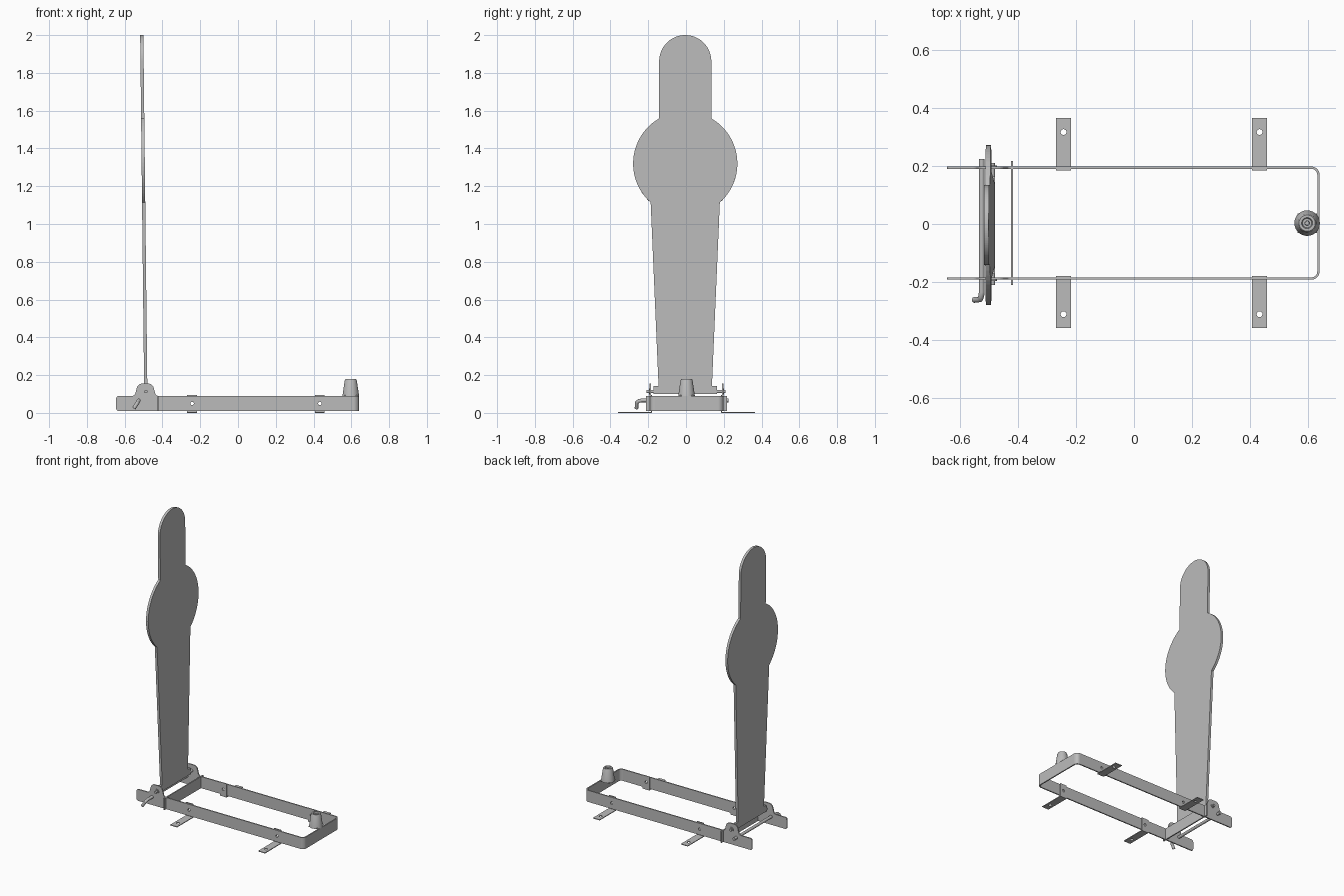
import bpy
from math import sin, cos, pi, sqrt, atan2
from mathutils import Matrix, Vector

cube = bpy.data.objects.get("Cube")
if cube:
    bpy.data.objects.remove(cube, do_unlink=True)

steel = bpy.data.materials.new("grey steel")
steel.use_nodes = True
GREY = (0.5, 0.5, 0.5, 1)
steel.diffuse_color = GREY
steel.node_tree.nodes["Principled BSDF"].inputs["Base Color"].default_value = GREY

# Sheet planes: local x, y and normal mapped to world axes
XY = Matrix.Identity(4)
XZ = Matrix.Rotation(pi / 2, 4, 'X')
YZ = Matrix(((0, 0, 1, 0), (1, 0, 0, 0), (0, 1, 0, 0), (0, 0, 0, 1)))


def arc(cx, cy, r, a0, a1, n=24):
    return [(cx + r * cos(a0 + (a1 - a0) * i / n), cy + r * sin(a0 + (a1 - a0) * i / n))
            for i in range(n + 1)]


def circle(cx, cy, r):
    return arc(cx, cy, r, 0, 2 * pi, 24)[:-1]


def rounded(corners, steps=6):
    """Polygon of (x, y, radius) with its corners rounded."""
    out = []
    for i, (x, y, r) in enumerate(corners):
        p = Vector((x, y))
        if r == 0:
            out.append((x, y))
            continue
        a = p + (Vector(corners[i - 1][:2]) - p).normalized() * r
        b = p + (Vector(corners[(i + 1) % len(corners)][:2]) - p).normalized() * r
        for k in range(steps + 1):
            t = k / steps
            out.append(tuple(a * (1 - t) ** 2 + p * (1.7 * t * (1 - t) + 0.3 * t * (1 - t))
                             + b * t ** 2))
    return out


def box_outline(x0, x1, y0, y1, r=0):
    return rounded([(x0, y0, r), (x1, y0, r), (x1, y1, r), (x0, y1, r)])


def to_mesh(name, curve, matrix, smooth):
    temp = bpy.data.objects.new("temp", curve)
    bpy.context.collection.objects.link(temp)
    bpy.context.view_layer.update()
    graph = bpy.context.evaluated_depsgraph_get()
    mesh = bpy.data.meshes.new_from_object(temp.evaluated_get(graph))
    bpy.data.objects.remove(temp, do_unlink=True)
    obj = bpy.data.objects.new(name, mesh)
    bpy.context.collection.objects.link(obj)
    mesh.materials.clear()
    mesh.materials.append(steel)
    obj.matrix_world = matrix
    bpy.ops.object.select_all(action='DESELECT')
    obj.select_set(True)
    bpy.context.view_layer.objects.active = obj
    if smooth:
        bpy.ops.object.shade_smooth_by_angle(angle=0.6)
    else:
        bpy.ops.object.shade_flat()
    return obj


def sheet(name, outlines, thick, plane, at):
    """Flat sheet; outlines after the first are holes."""
    curve = bpy.data.curves.new(name, 'CURVE')
    curve.dimensions = '2D'
    curve.fill_mode = 'BOTH'
    curve.extrude = thick / 2
    for pts in outlines:
        s = curve.splines.new('POLY')
        s.points.add(len(pts) - 1)
        for p, (x, y) in zip(s.points, pts):
            p.co = (x, y, 0, 1)
        s.use_cyclic_u = True
    return to_mesh(name, curve, Matrix.Translation(at) @ plane, False)


def rod(name, pts, radius):
    curve = bpy.data.curves.new(name, 'CURVE')
    curve.dimensions = '3D'
    curve.bevel_depth = radius
    curve.bevel_resolution = 4
    curve.use_fill_caps = True
    s = curve.splines.new('POLY')
    s.points.add(len(pts) - 1)
    for p, co in zip(s.points, pts):
        p.co = (*co, 1)
    return to_mesh(name, curve, Matrix.Identity(4), True)


MID = 0.003            # centre line of the frame
RAIL = 0.191           # rail offset from the centre line
T = 0.008              # strip thickness
LOW, HIGH = 0.01, 0.09
FEET = (-0.243, 0.433)

# Target plate: tapered stem, round body, narrow head with a rounded top
foot, stem, head, body_z, body_r = 0.142, 0.183, 0.138, 1.32, 0.276
a_stem = atan2(-sqrt(body_r ** 2 - stem ** 2), stem)
a_head = atan2(sqrt(body_r ** 2 - head ** 2), head)
half = [(0.14, 0.1), (0.168, 0.1), (0.168, 0.142), (foot, 0.142), (foot, 0.16)]
half += arc(0, body_z, body_r, a_stem, a_head)
half += arc(0, 2 - head, head, 0, pi / 2)
outline = half + [(-y, z) for y, z in reversed(half[:-1])]
pivot = Matrix.Translation((0, 0.1, 0))
tilt = Matrix.Rotation(-0.0113, 4, 'Y')
sheet("target_plate", [[(y, z - 0.1) for y, z in outline]], 0.017, tilt @ YZ,
      (-0.488, -0.004, 0.1))

# Side rails with a hinge ear, bolt holes and the feet beneath
ear_r = 0.015
rail = rounded([(-0.645, LOW, 0.015), (0.616, LOW, 0), (0.616, HIGH, 0),
                (-0.435, HIGH, ear_r), (-0.452, 0.155, 0.025),
                (-0.53, 0.155, 0.025), (-0.547, HIGH, ear_r), (-0.645, HIGH, 0.015)])
holes = [circle(x, 0.05, 0.009) for x in FEET]
for side, label in ((1, "back"), (-1, "front")):
    y = MID + side * RAIL
    sheet(label + "_rail", [rail] + holes, T, XZ, (0, y, 0))
    for x, end in zip(FEET, ("left", "right")):
        inner, outer = MID + side * 0.182, MID + side * 0.362
        sheet(f"{label}_{end}_foot",
              [box_outline(x - 0.026, x + 0.026, *sorted((inner, outer))),
               circle(x, MID + side * 0.314, 0.01)], 0.005, XY, (0, 0, 0.0025))
        sheet(f"{label}_{end}_foot_upright",
              [box_outline(x - 0.026, x + 0.026, 0, 0.095), circle(x, 0.05, 0.009)],
              0.005, XZ, (0, MID + side * 0.1845, 0))
    # Hinge pin stub and washer
    rod(label + "_hinge_pin", [(-0.488, side * 0.13, 0.113), (-0.488, side * 0.21, 0.113)], 0.009)
    rod(label + "_hinge_washer", [(-0.488, y + side * 0.003, 0.113),
                                  (-0.488, y + side * 0.008, 0.113)], 0.016)

# Bent end strip that joins the rails
w, r_out = RAIL + T / 2, 0.028
outer = (arc(0.64 - r_out, MID + w - r_out, r_out, pi / 2, 0, 8)
         + arc(0.64 - r_out, MID - w + r_out, r_out, 0, -pi / 2, 8))
inner = (arc(0.64 - r_out, MID + w - r_out, r_out - T, pi / 2, 0, 8)
         + arc(0.64 - r_out, MID - w + r_out, r_out - T, 0, -pi / 2, 8))
sheet("end_strip", [outer + inner[::-1]], HIGH - LOW, XY, (0, 0, (LOW + HIGH) / 2))

# Cross strip between the rails
sheet("cross_strip", [box_outline(-0.214, 0.214, LOW, HIGH)], T, YZ, (-0.421, MID, 0))

# Locking rod with a bent handle
x, z = -0.525, 0.066
rod("locking_rod", [(x, 0.225, z), (x, -0.235, z), (x - 0.002, -0.25, z - 0.003),
                    (x - 0.006, -0.26, z - 0.011), (x - 0.026, -0.262, 0.024)], 0.01)

# Cone socket on a small square pad
sheet("cone_pad", [box_outline(-0.034, 0.034, -0.034, 0.034)], 0.006, XY, (0.597, MID, 0.091))
profile = [(0, 0.09), (0.044, 0.09), (0.032, 0.172), (0.028, 0.18),
           (0.019, 0.18), (0.016, 0.172), (0.008, 0.172), (0.007, 0.15), (0, 0.15)]
n = 32
verts = [(r * cos(2 * pi * i / n), r * sin(2 * pi * i / n), h)
         for r, h in profile[1:-1] for i in range(n)]
rings = len(profile) - 2
faces = [(k * n + i, k * n + (i + 1) % n, (k + 1) * n + (i + 1) % n, (k + 1) * n + i)
         for k in range(rings - 1) for i in range(n)]
faces += [tuple(reversed(range(n))), tuple(range((rings - 1) * n, rings * n))]
mesh = bpy.data.meshes.new("cone_socket")
mesh.from_pydata(verts, [], faces)
mesh.materials.append(steel)
cone = bpy.data.objects.new("cone_socket", mesh)
cone.location = (0.597, MID, 0)
bpy.context.collection.objects.link(cone)
bpy.ops.object.select_all(action='DESELECT')
cone.select_set(True)
bpy.context.view_layer.objects.active = cone
bpy.ops.object.shade_smooth_by_angle(angle=0.5)
